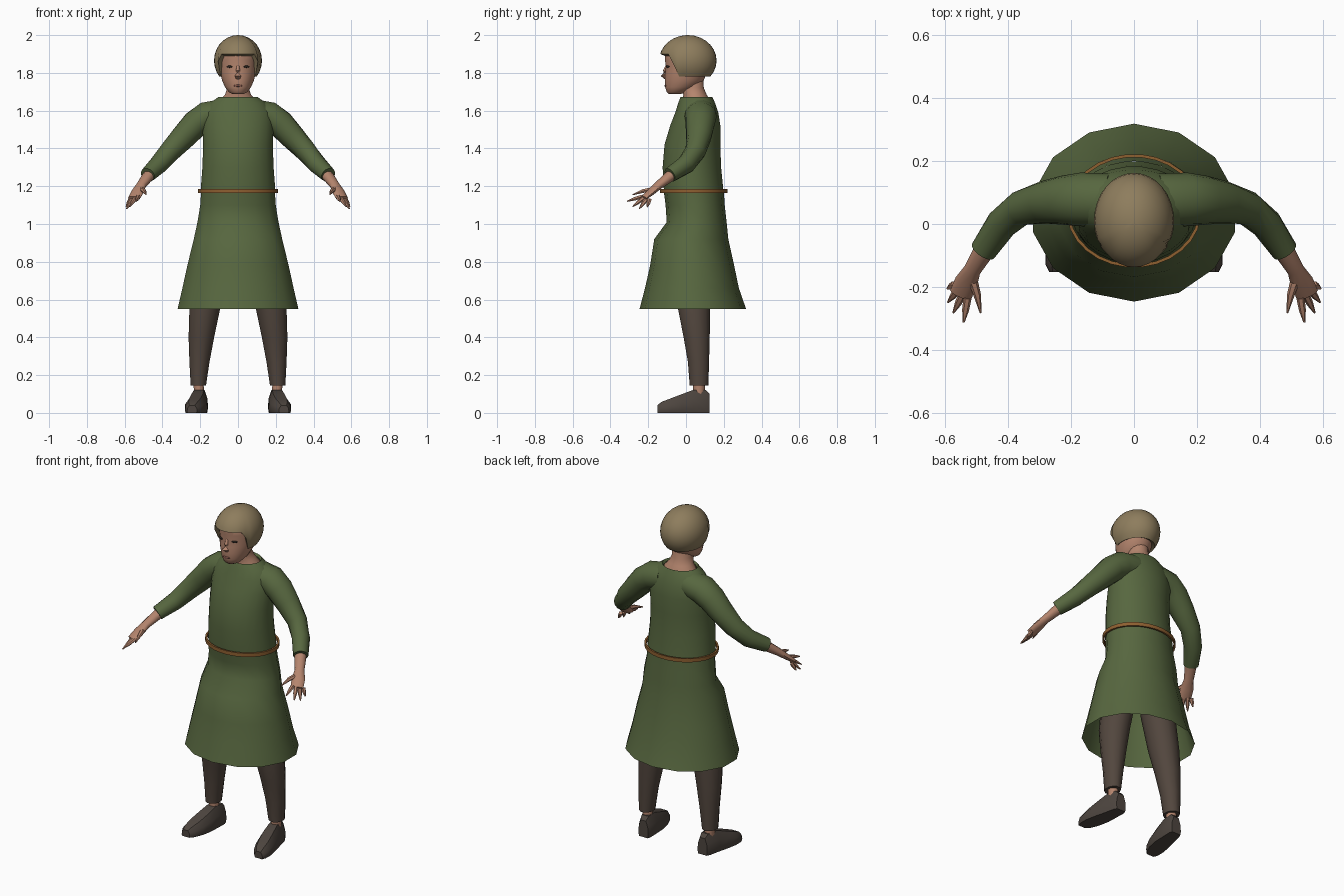
import bpy, bmesh, math
from mathutils import Vector, Matrix

cube = bpy.data.objects.get("Cube")
if cube:
    bpy.data.objects.remove(cube, do_unlink=True)


def material(name, rgb):
    m = bpy.data.materials.new(name)
    m.use_nodes = True
    m.diffuse_color = (*rgb, 1)
    m.node_tree.nodes["Principled BSDF"].inputs["Base Color"].default_value = (*rgb, 1)
    return m


GREEN = material("tunic green", (0.095, 0.135, 0.05))
HAIR = material("dull blond", (0.27, 0.205, 0.11))
SKIN = material("skin", (0.46, 0.235, 0.155))
BROWN = material("trouser brown", (0.085, 0.062, 0.048))
SHOE = material("shoe brown", (0.075, 0.06, 0.05))
LEATHER = material("belt leather", (0.27, 0.115, 0.03))
DARK = material("eye dark", (0.025, 0.018, 0.014))
LIP = material("lip", (0.25, 0.1, 0.075))


def finish(bm, name, mat, sharp=50):
    bmesh.ops.recalc_face_normals(bm, faces=bm.faces)
    mesh = bpy.data.meshes.new(name)
    bm.to_mesh(mesh)
    bm.free()
    mesh.materials.append(mat)
    ob = bpy.data.objects.new(name, mesh)
    bpy.context.collection.objects.link(ob)
    bpy.ops.object.select_all(action="DESELECT")
    ob.select_set(True)
    bpy.context.view_layer.objects.active = ob
    bpy.ops.object.shade_smooth_by_angle(angle=math.radians(sharp))
    return ob


def loft(name, rings, mat, caps=(True, True), loop=False, sharp=50):
    """Skin a list of equally long point rings."""
    bm = bmesh.new()
    vs = [[bm.verts.new(p) for p in r] for r in rings]
    pairs = list(zip(vs, vs[1:])) + ([(vs[-1], vs[0])] if loop else [])
    for a, b in pairs:
        for i in range(len(a)):
            j = (i + 1) % len(a)
            bm.faces.new((a[i], a[j], b[j], b[i]))
    if not loop:
        for use, r in zip(caps, (vs[0], vs[-1])):
            if use:
                bm.faces.new(r)
    return finish(bm, name, mat, sharp)


def level_ring(z, rx, front, back, n, cx=0):
    """Horizontal oval given by half width and front/back y."""
    cy, ry = (front + back) / 2, (back - front) / 2
    angles = [math.tau * (i + 0.5) / n for i in range(n)]
    return [(cx + rx * math.cos(a), cy + ry * math.sin(a), z) for a in angles]


def tube(name, path, mat, s=1, n=10):
    """Tapered tube; path entries are x, y, z, half width, half thickness."""
    pts = [Vector((s * p[0], p[1], p[2])) for p in path]
    rings = []
    for i, p in enumerate(path):
        t = (pts[min(i + 1, len(pts) - 1)] - pts[max(i - 1, 0)]).normalized()
        u = t.cross(Vector((0, 0, 1))).normalized()
        v = t.cross(u)
        rings.append([pts[i] + u * p[3] * math.cos(math.tau * k / n)
                      + v * p[4] * math.sin(math.tau * k / n) for k in range(n)])
    return loft(name, rings, mat)


def blob(name, loc, size, mat, turn=0):
    bm = bmesh.new()
    bmesh.ops.create_uvsphere(
        bm, u_segments=12, v_segments=8, radius=1,
        matrix=Matrix.LocRotScale(Vector(loc), Matrix.Rotation(turn, 3, "Z"), Vector(size)))
    return finish(bm, name, mat)


# Tunic body, open at neck and waist
torso = [(1.17, .2, -.118, .2), (1.3, .19, -.125, .187), (1.42, .186, -.115, .183),
         (1.52, .19, -.085, .183), (1.59, .185, -.058, .172), (1.64, .15, -.042, .155),
         (1.672, .105, -.03, .14), (1.66, .095, -.022, .13)]
loft("tunic_body", [level_ring(*r, 24) for r in torso], GREEN, (False, False))

# Flared skirt, open below
skirt = [(1.175, .2, -.118, .2), (1.1, .205, -.108, .205), (1.01, .22, -.102, .215),
         (.92, .24, -.168, .224), (.78, .275, -.19, .255), (.66, .302, -.217, .28),
         (.55, .328, -.246, .318)]
loft("tunic_skirt", [level_ring(*r, 14) for r in skirt], GREEN, (False, False))

# Belt band standing slightly off the waist
belt = [(1.163, .204, -.128, .212), (1.163, .214, -.138, .222),
        (1.185, .214, -.138, .222), (1.185, .204, -.128, .212)]
loft("belt", [level_ring(*r, 28) for r in belt], LEATHER, loop=True, sharp=30)

# Neck and head
neck = [(1.6, .12, -.03, .145), (1.65, .1, -.018, .13), (1.685, .07, -.015, .11),
        (1.72, .057, -.03, .095), (1.8, .056, -.04, .09)]
loft("neck", [level_ring(*r, 20) for r in neck], SKIN)
head = [(1.687, .028, -.09, -.03), (1.697, .048, -.102, .0), (1.725, .07, -.111, .06),
        (1.76, .085, -.112, .095), (1.8, .095, -.111, .11), (1.835, .099, -.107, .12),
        (1.87, .1, -.113, .12), (1.92, .095, -.112, .115), (1.95, .06, -.07, .08)]
loft("head", [level_ring(*r, 24) for r in head], SKIN)
tube("nose", [(0, -.098, 1.845, .007, .007), (0, -.113, 1.81, .011, .01),
              (0, -.121, 1.785, .017, .013), (0, -.108, 1.77, .012, .006)], SKIN)
blob("mouth", (0, -.109, 1.732), (.025, .005, .006), LIP)

# Bowl-cut hair: a dome with a rim raised over the face
N, M = 32, 10
bm = bmesh.new()
rows = []
for k in range(1, M + 1):
    row = []
    for i in range(N):
        a = math.tau * i / N
        facing = -math.sin(a)
        blend = min(1, max(0, (facing - .4) / .25))
        rim = 1.78 + .12 * blend * blend * (3 - 2 * blend)
        phi = math.acos((rim - 1.865) / .135) * k / M
        r = math.sin(phi)
        row.append(bm.verts.new((.127 * r * math.cos(a), .01 + .152 * r * math.sin(a),
                                 1.865 + .135 * math.cos(phi))))
    rows.append(row)
crown = bm.verts.new((0, .01, 2.0))
inner = bm.verts.new((0, .02, 1.84))
for i in range(N):
    j = (i + 1) % N
    bm.faces.new((crown, rows[0][i], rows[0][j]))
    bm.faces.new((inner, rows[-1][j], rows[-1][i]))
    for a, b in zip(rows, rows[1:]):
        bm.faces.new((a[i], b[i], b[j], a[j]))
finish(bm, "hair", HAIR)

# Paired parts
tips = {"index": (.54, -.312, 1.12), "middle": (.573, -.282, 1.092),
        "ring": (.59, -.248, 1.08), "little": (.592, -.205, 1.09)}
for side, s in (("left", 1), ("right", -1)):
    blob(side + "_eye", (s * .045, -.097, 1.833), (.017, .005, .006), DARK, s * .5)

    # Sleeve, forearm with palm, and pointed fingers
    tube(side + "_sleeve", [
        (.08, .075, 1.585, .085, .078), (.17, .078, 1.57, .085, .078),
        (.225, .075, 1.53, .078, .074), (.285, .068, 1.465, .068, .067),
        (.36, .05, 1.385, .055, .057), (.42, .0, 1.315, .05, .05),
        (.478, -.085, 1.26, .042, .04)], GREEN, s, 14)
    tube(side + "_forearm", [
        (.45, -.045, 1.285, .034, .03), (.482, -.095, 1.245, .032, .028),
        (.512, -.145, 1.205, .027, .022), (.532, -.185, 1.17, .037, .018),
        (.55, -.225, 1.137, .036, .013)], SKIN, s)
    for i, (finger, tip) in enumerate(tips.items()):
        base = (.528 + .014 * i, -.235 + .014 * i, 1.145 - .005 * i)
        mid = [(a + b) / 2 for a, b in zip(base, tip)]
        tube(f"{side}_{finger}_finger", [(*base, .013, .011), (*mid, .011, .01),
                                         (*tip, .003, .003)], SKIN, s, 6)
    tube(side + "_thumb", [(.515, -.165, 1.185, .016, .014), (.497, -.225, 1.175, .012, .011),
                           (.486, -.282, 1.155, .003, .003)], SKIN, s, 6)

    # Trouser leg and bare ankle
    leg = [(1.0, .09, -.05, .14, .1), (.75, .092, -.06, .135, .14), (.55, .084, -.045, .13, .176),
           (.4, .07, -.015, .128, .194), (.27, .055, .008, .124, .204), (.145, .042, .018, .12, .21)]
    loft(side + "_leg", [level_ring(*r[:4], 12, s * r[4]) for r in leg], BROWN)
    ankle = [(.18, .028, .035, .1, .21), (.08, .028, .04, .1, .205)]
    loft(side + "_ankle", [level_ring(*r[:4], 10, s * r[4]) for r in ankle], SKIN)

    # Shoe lofted from heel to toe: y, centre x, half width, height
    shoe = [(.125, .197, .032, .1), (.105, .199, .04, .122), (.04, .207, .047, .122),
            (-.02, .216, .054, .1), (-.08, .228, .054, .077), (-.13, .238, .042, .058),
            (-.152, .243, .026, .04)]
    section = [(-.9, 0), (.9, 0), (1, .2), (.95, .6), (.55, 1), (-.55, 1), (-.95, .6), (-1, .2)]
    loft(side + "_shoe", [[(s * (cx + w * a), y, h * b) for a, b in section]
                          for y, cx, w, h in shoe], SHOE, sharp=40)
